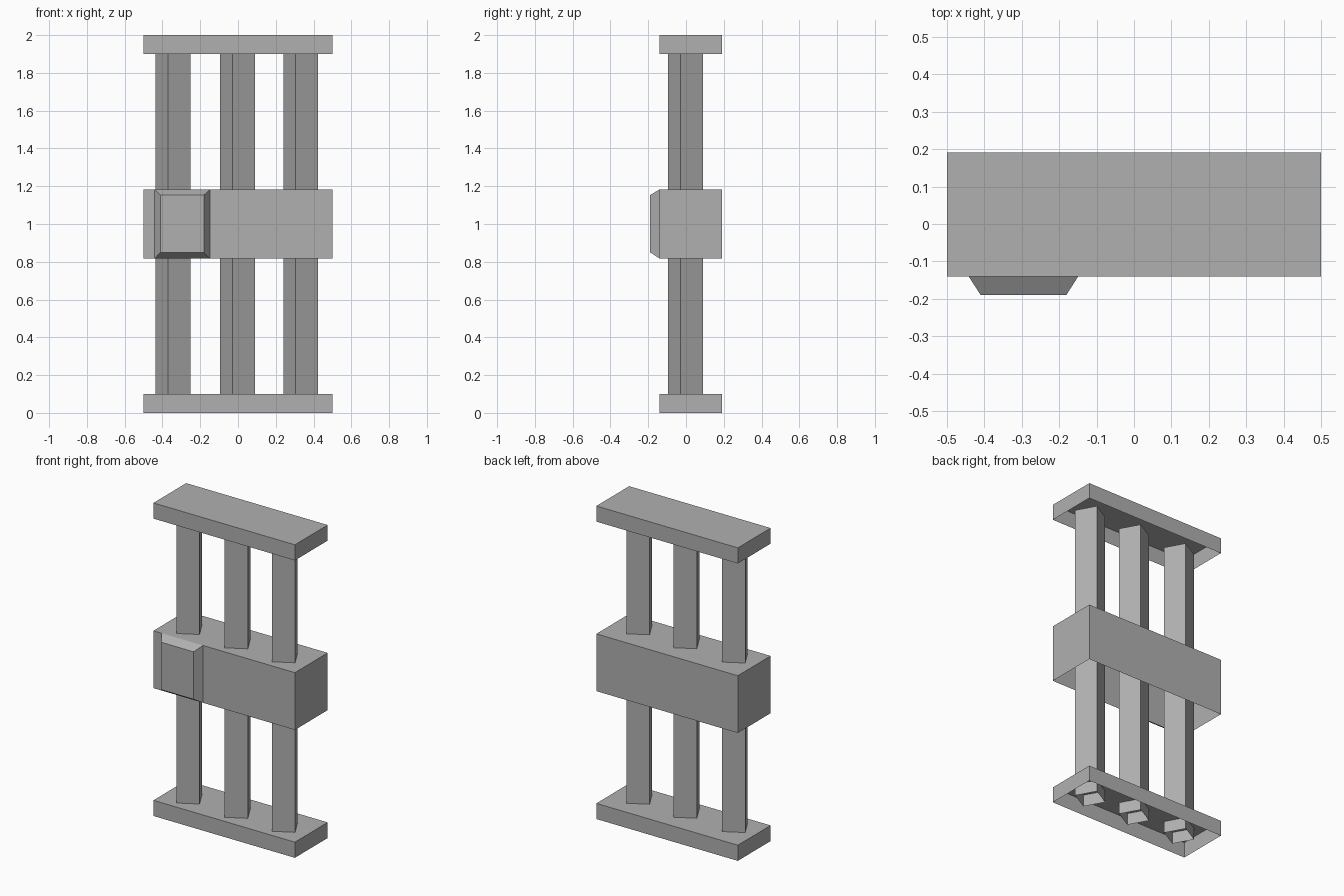
import bpy, bmesh
from math import radians

if "Cube" in bpy.data.objects:
    bpy.data.objects.remove(bpy.data.objects["Cube"])

# Dark grey shared by every part
grey = bpy.data.materials.new("dark_grey")
grey.diffuse_color = (0.434, 0.434, 0.434, 1)
grey.use_nodes = True
grey.node_tree.nodes["Principled BSDF"].inputs["Base Color"].default_value = grey.diffuse_color


def loft(name, lower, upper):
    """Join two matching loops with walls and close the second loop."""
    bm = bmesh.new()
    a = [bm.verts.new(p) for p in lower]
    b = [bm.verts.new(p) for p in upper]
    n = len(a)
    for i in range(n):
        j = (i + 1) % n
        bm.faces.new((a[i], a[j], b[j], b[i]))
    bm.faces.new(b)
    mesh = bpy.data.meshes.new(name)
    bm.to_mesh(mesh)
    bm.free()
    mesh.materials.append(grey)
    obj = bpy.data.objects.new(name, mesh)
    bpy.context.collection.objects.link(obj)


def rect(u0, u1, v0, v1):
    return [(u0, v0), (u1, v0), (u1, v1), (u0, v1)]


# Rails and housing: boxes with open undersides
for name, z0, z1 in (("bottom_rail", 0, 0.1),
                     ("lock_housing", 0.817, 1.183),
                     ("top_rail", 1.9, 2.0)):
    outline = rect(-0.5, 0.5, -0.14, 0.191)
    loft(name, [(x, y, z0) for x, y in outline],
         [(x, y, z1) for x, y in outline])

# Bars: open square tubes, turned about the vertical axis
z0, z1 = 0.025, 1.943
for i, x in enumerate((-0.344, -0.002, 0.332)):
    bpy.ops.mesh.primitive_cylinder_add(
        vertices=4, radius=0.096, depth=z1 - z0, end_fill_type='NOTHING',
        location=(x, -0.002, (z0 + z1) / 2), rotation=(0, 0, radians(-16)))
    bar = bpy.context.object
    bar.name = f"bar_{i + 1}"
    bar.data.materials.append(grey)

# Raised chamfered plate on the front of the housing
loft("lock_plate",
     [(x, -0.14, z) for x, z in rect(-0.442, -0.149, 0.817, 1.183)],
     [(x, -0.19, z) for x, z in rect(-0.41, -0.181, 0.85, 1.153)])
